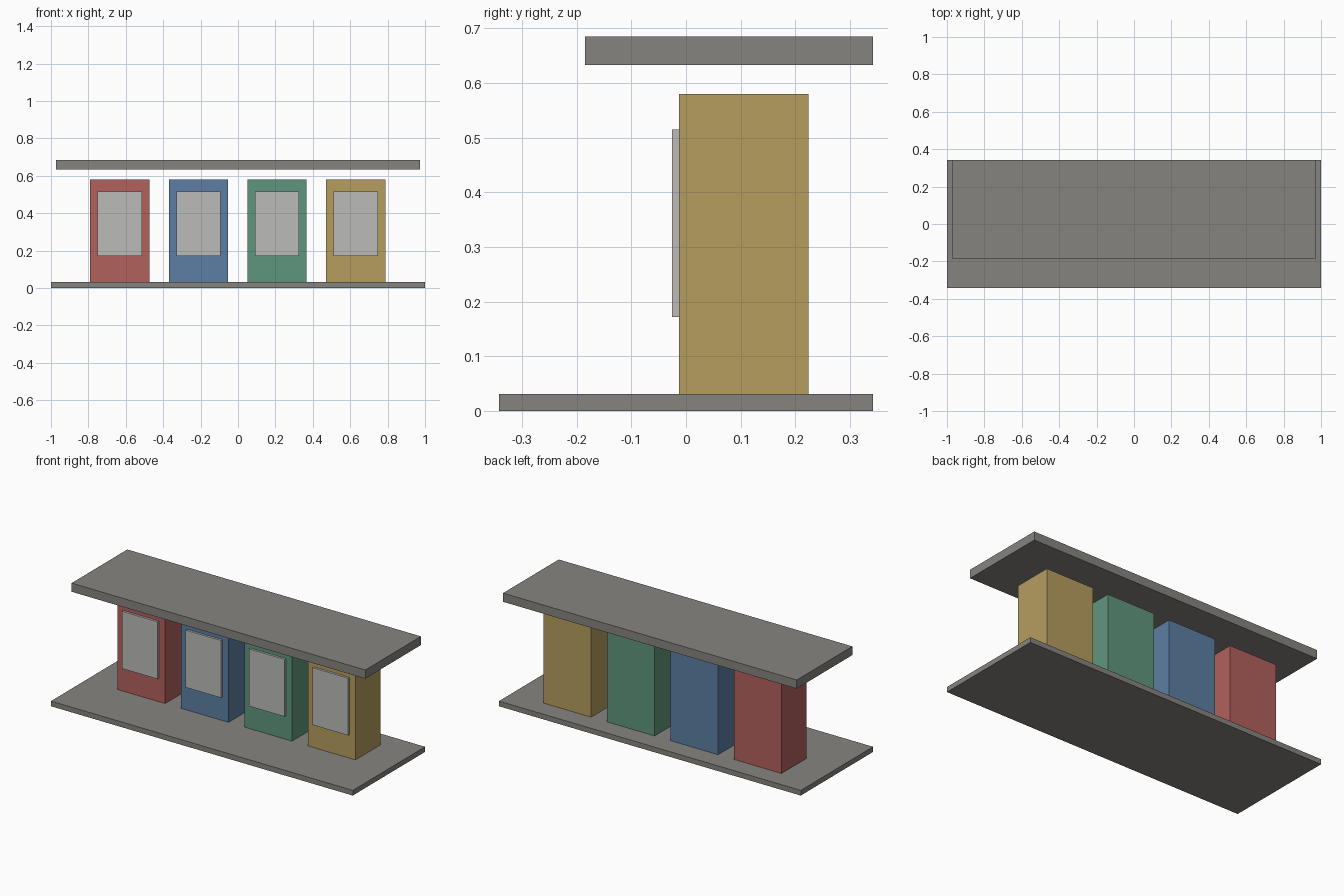
import bpy

if "Cube" in bpy.data.objects:
    bpy.data.objects.remove(bpy.data.objects["Cube"])


def material(name, rgb):
    """Flat colour from 0-255 display values, stored as linear."""
    def lin(c):
        c /= 255
        return c / 12.92 if c <= 0.04045 else ((c + 0.055) / 1.055) ** 2.4
    m = bpy.data.materials.new(name)
    m.diffuse_color = (*[lin(c) for c in rgb], 1)
    m.use_nodes = True
    m.node_tree.nodes["Principled BSDF"].inputs["Base Color"].default_value = m.diffuse_color
    return m


def box(name, x, y, z, mat):
    """Box spanning the given (min, max) ranges."""
    spans = (x, y, z)
    bpy.ops.mesh.primitive_cube_add(size=1, location=[(a + b) / 2 for a, b in spans])
    ob = bpy.context.object
    ob.name = name
    ob.scale = [b - a for a, b in spans]
    bpy.ops.object.transform_apply(location=False, rotation=False, scale=True)
    ob.data.materials.append(mat)
    return ob


concrete = material("concrete grey", (134, 132, 127))
panel = material("panel light grey", (187, 187, 184))
cabinets = [
    ("red", (178, 97, 92)),
    ("blue", (92, 127, 163)),
    ("green", (95, 150, 125)),
    ("yellow", (182, 157, 95)),
]

# Ground slab and floating canopy
box("base_slab", (-1, 1), (-0.342, 0.342), (0, 0.031), concrete)
box("canopy", (-0.973, 0.973), (-0.185, 0.342), (0.633, 0.685), concrete)

# Row of cabinets, each with a raised front panel
for i, (label, rgb) in enumerate(cabinets):
    cx = -0.632 + 0.4205 * i
    box(label + "_cabinet", (cx - 0.158, cx + 0.158), (-0.013, 0.224),
        (0.001, 0.58), material("cabinet " + label, rgb))
    box(label + "_front_panel", (cx - 0.118, cx + 0.118), (-0.026, -0.012),
        (0.172, 0.515), panel)
